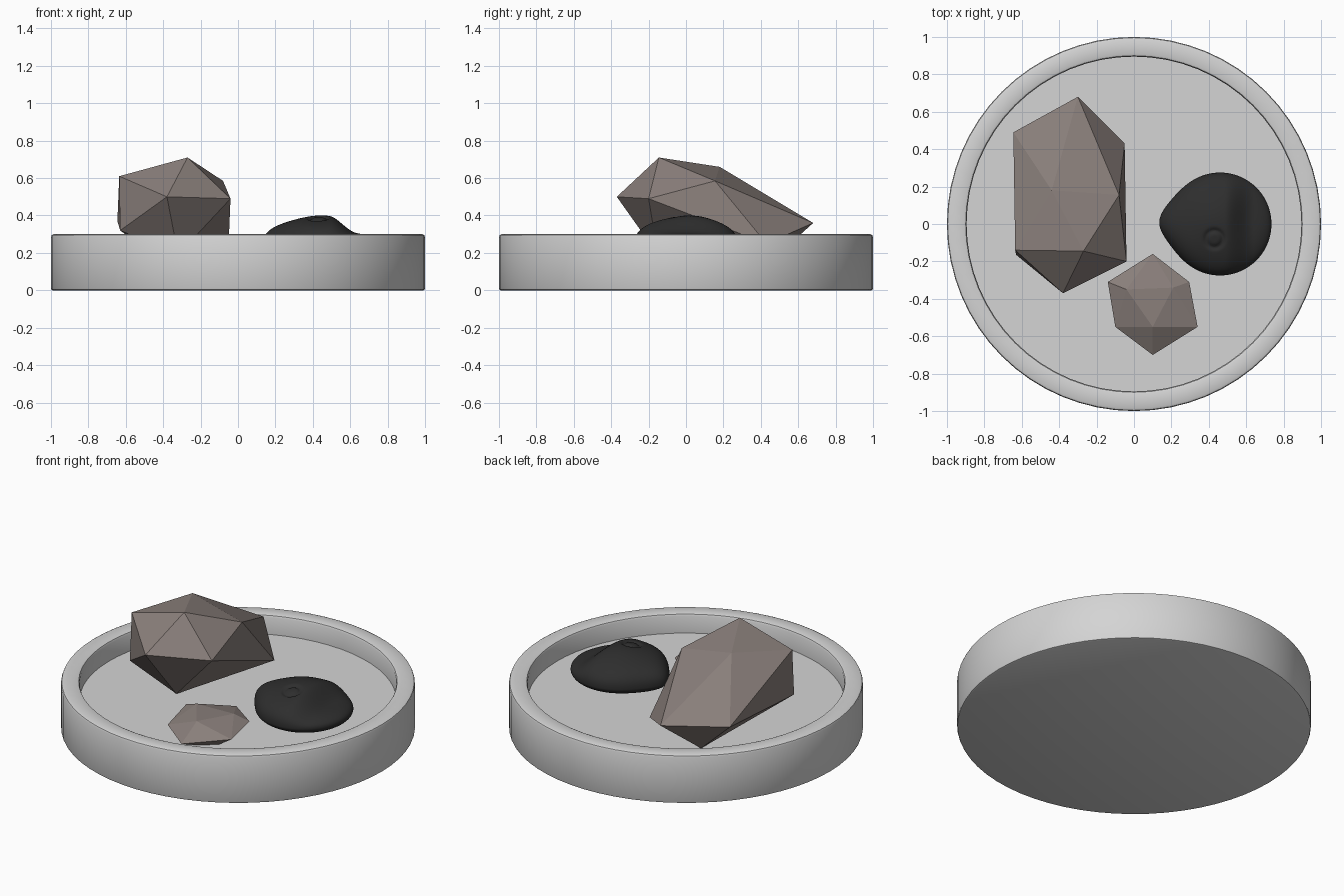
import bpy, bmesh, math
from mathutils import Vector

if "Cube" in bpy.data.objects:
    bpy.data.objects.remove(bpy.data.objects["Cube"])


def material(name, rgb):
    m = bpy.data.materials.new(name)
    m.diffuse_color = (*rgb, 1)
    m.use_nodes = True
    m.node_tree.nodes["Principled BSDF"].inputs["Base Color"].default_value = m.diffuse_color
    return m


grey = material("tray_grey", (0.66, 0.66, 0.66))
brown = material("rock_brown", (0.25, 0.21, 0.195))
black = material("stone_black", (0.027, 0.027, 0.027))


def finish(name, bm, mat, smooth_angle=None):
    bmesh.ops.recalc_face_normals(bm, faces=bm.faces)
    me = bpy.data.meshes.new(name)
    bm.to_mesh(me)
    bm.free()
    me.materials.append(mat)
    ob = bpy.data.objects.new(name, me)
    bpy.context.collection.objects.link(ob)
    if smooth_angle:
        bpy.ops.object.select_all(action='DESELECT')
        ob.select_set(True)
        bpy.context.view_layer.objects.active = ob
        bpy.ops.object.shade_smooth_by_angle(angle=math.radians(smooth_angle))
    return ob


# Round tray: lathed profile with softened rim
def tray():
    profile = [(0, 0), (0.99, 0), (0.997, 0.003), (1, 0.01), (1, 0.285),
               (0.996, 0.295), (0.985, 0.3), (0.91, 0.3), (0.9, 0.296),
               (0.895, 0.285), (0.895, 0.18), (0, 0.18)]
    bm = bmesh.new()
    vs = [bm.verts.new((r, 0, z)) for r, z in profile]
    es = [bm.edges.new(p) for p in zip(vs, vs[1:])]
    bmesh.ops.spin(bm, geom=vs + es, cent=(0, 0, 0), axis=(0, 0, 1),
                   angle=2 * math.pi, steps=64, use_duplicate=False)
    bmesh.ops.remove_doubles(bm, verts=bm.verts, dist=1e-4)
    finish("tray", bm, grey, 40)


# Faceted rocks: convex hull of twelve corners
def rock(name, corners):
    bm = bmesh.new()
    for c in corners:
        bm.verts.new(c)
    bmesh.ops.convex_hull(bm, input=bm.verts)
    loose = [v for v in bm.verts if not v.link_faces]
    bmesh.ops.delete(bm, geom=loose, context='VERTS')
    finish(name, bm, brown)


# Smooth flattened stone with a side bulge, a thin lobe and a small ring dent
def step(a, b, x):
    t = min(1, max(0, (x - a) / (b - a)))
    return t * t * (3 - 2 * t)


def stone():
    bm = bmesh.new()
    bmesh.ops.create_icosphere(bm, subdivisions=6, radius=1)
    for v in bm.verts:
        x, y, z = v.co
        px = 0.46 + 0.275 * x + 0.05 * min(0, x) * math.exp(-((y - 0.05) / 0.45) ** 2)
        py = 0.275 * y
        if z > 0:
            h = 0.145 * z ** 0.85 * (1 - 0.5 * step(0.1, 0.65, x))
            h += 0.006 * math.sin(5 * x + 2) * math.sin(4 * y + 1) * z
            r = math.hypot(px - 0.43, py + 0.08)
            h -= 0.012 * math.exp(-((r - 0.045) / 0.012) ** 2)
        else:
            h = 0.08 * z
        v.co = Vector((px, py, 0.25 + h))
    finish("black_stone", bm, black, 60)


tray()
rock("large_rock", [
    (-0.44, 0.18, 0.66), (-0.27, -0.145, 0.71), (-0.08, 0.155, 0.585),
    (-0.635, -0.14, 0.61), (-0.63, -0.165, 0.32), (-0.38, -0.37, 0.50),
    (-0.04, -0.20, 0.49), (-0.30, 0.68, 0.36), (-0.05, 0.43, 0.25),
    (-0.645, 0.49, 0.37), (-0.44, 0.48, 0.18), (-0.32, -0.15, 0.19)])
rock("small_rock", [
    (0.10, -0.16, 0.23), (0.295, -0.31, 0.245), (0.34, -0.55, 0.235),
    (0.10, -0.70, 0.20), (-0.10, -0.55, 0.21), (-0.14, -0.31, 0.235),
    (0.10, -0.55, 0.285), (-0.04, -0.35, 0.28), (0.21, -0.34, 0.28),
    (0.10, -0.32, 0.16), (0.22, -0.55, 0.16), (-0.02, -0.53, 0.16)])
stone()
